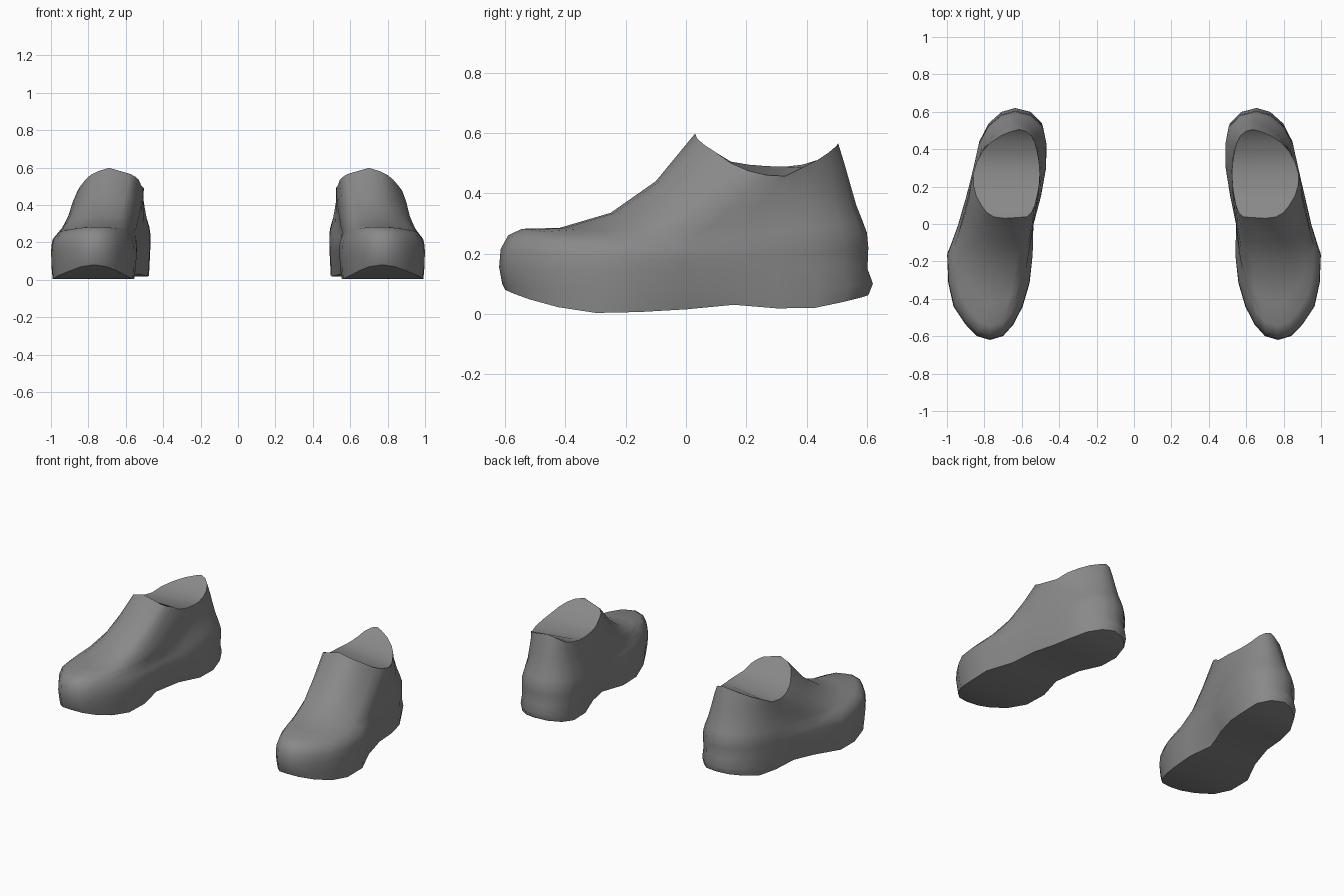
import bpy, bmesh, math

if "Cube" in bpy.data.objects:
    bpy.data.objects.remove(bpy.data.objects["Cube"])

N = 12  # divisions from toe to heel on each side

# Plan outlines from toe to heel: inner side, outer side
BODY_IN = [.77, .70, .645, .595, .558, .54, .545, .513, .49, .488, .507, .57, .655]
BODY_OUT = [.77, .84, .90, .965, .993, 1.0, .95, .913, .878, .85, .80, .73, .655]
RIM_IN = [.70, .585, .56, .545, .535, .527, .523, .527, .537, .55, .57, .60, .635]
RIM_OUT = [.70, .76, .80, .83, .86, .878, .88, .862, .832, .787, .73, .67, .635]

# Pinched waist of the sole
WAIST = [0, 0, 0, 0, 0, .01, .045, .035, .012, .008, .008, .005, 0]

# Heights along the sole edge and along the ankle opening
SOLE_Z = [.08, .07, .048, .022, .003, .006, .015, .03, .018, .02, .04, .055, .062]
RIM_IN_Z = [.598, .565, .55, .535, .505, .495, .49, .488, .495, .51, .535, .555, .565]
RIM_OUT_Z = [.598, .58, .56, .535, .50, .475, .46, .457, .485, .51, .535, .555, .565]

# Rings between sole and opening: front y, back y, front z, middle z, back z,
# blend to rim outline, width at the toe half, share of the waist pinch
RINGS = [
    (-.61, .62, .10, .065, .10, 0, 1, .6),
    (-.62, .602, .155, .14, .15, 0, 1, .2),
    (-.615, .605, .215, .18, .22, 0, .99, 0),
    (-.59, .60, .26, .215, .27, 0, .95, 0),
    (-.545, .585, .282, .25, .31, .1, .88, 0),
    (-.42, .565, .285, .285, .36, .33, .92, 0),
    (-.25, .545, .335, .35, .43, .6, .95, 0),
    (-.10, .525, .44, .42, .50, .82, 1, 0),
]

S = [(1 - math.cos(math.pi * i / N)) / 2 for i in range(N + 1)]


def ring(front, back, z_in, z_out, blend, width, pinch):
    """Closed loop: inner side toe to heel, then outer side heel to toe."""
    inner, outer = [], []
    for i, s in enumerate(S):
        a = BODY_IN[i] * (1 - blend) + RIM_IN[i] * blend + WAIST[i] * pinch
        b = BODY_OUT[i] * (1 - blend) + RIM_OUT[i] * blend - WAIST[i] * pinch * .5
        w = width + (1 - width) * min(1, max(0, (s - .3) / .45))
        mid, half = (a + b) / 2, (b - a) / 2 * w
        y = front + (back - front) * s
        inner.append((mid - half, y, z_in[i]))
        outer.append((mid + half, y, z_out[i]))
    return inner + outer[-2:0:-1]


def height_curve(front, mid, back):
    """Quadratic through front, middle and back heights."""
    return [front * (1 - s) * (1 - 2 * s) + mid * 4 * s * (1 - s) + back * s * (2 * s - 1)
            for s in S]


def build_shoe(name, side, heel_shift, material):
    loops = [ring(-.60, .605, SOLE_Z, SOLE_Z, 0, .98, 1)]
    for front, back, zf, zm, zb, blend, width, pinch in RINGS:
        z = height_curve(zf, zm, zb)
        loops.append(ring(front, back, z, z, blend, width, pinch))
    loops.append(ring(.03, .505, RIM_IN_Z, RIM_OUT_Z, 1, 1, 0))

    bm = bmesh.new()
    rows = []
    for loop in loops:
        row = []
        for x, y, z in loop:
            # The heel turns slightly inward
            x -= heel_shift * min(1, max(0, (y + .15) / .35))
            row.append(bm.verts.new((side * x, y, z)))
        rows.append(row)
    count = 2 * N
    # Upper walls
    for low, high in zip(rows, rows[1:]):
        for i in range(count):
            j = (i + 1) % count
            bm.faces.new((low[i], low[j], high[j], high[i]))
    # Sole and ankle opening, spanned from inner side to outer side
    for row in (rows[0], rows[-1]):
        for i in range(N):
            corners = [row[i], row[i + 1], row[(count - i - 1) % count], row[(count - i) % count]]
            bm.faces.new(list(dict.fromkeys(corners)))
    bmesh.ops.recalc_face_normals(bm, faces=bm.faces)
    mesh = bpy.data.meshes.new(name)
    bm.to_mesh(mesh)
    bm.free()
    mesh.materials.append(material)
    shoe = bpy.data.objects.new(name, mesh)
    bpy.context.collection.objects.link(shoe)
    bpy.ops.object.select_all(action='DESELECT')
    shoe.select_set(True)
    bpy.context.view_layer.objects.active = shoe
    bpy.ops.object.shade_smooth_by_angle(angle=math.radians(42))


grey = bpy.data.materials.new("grey")
grey.diffuse_color = (.25, .25, .25, 1)
grey.use_nodes = True
grey.node_tree.nodes["Principled BSDF"].inputs["Base Color"].default_value = grey.diffuse_color
build_shoe("right_shoe", 1, 0, grey)
build_shoe("left_shoe", -1, .02, grey)
